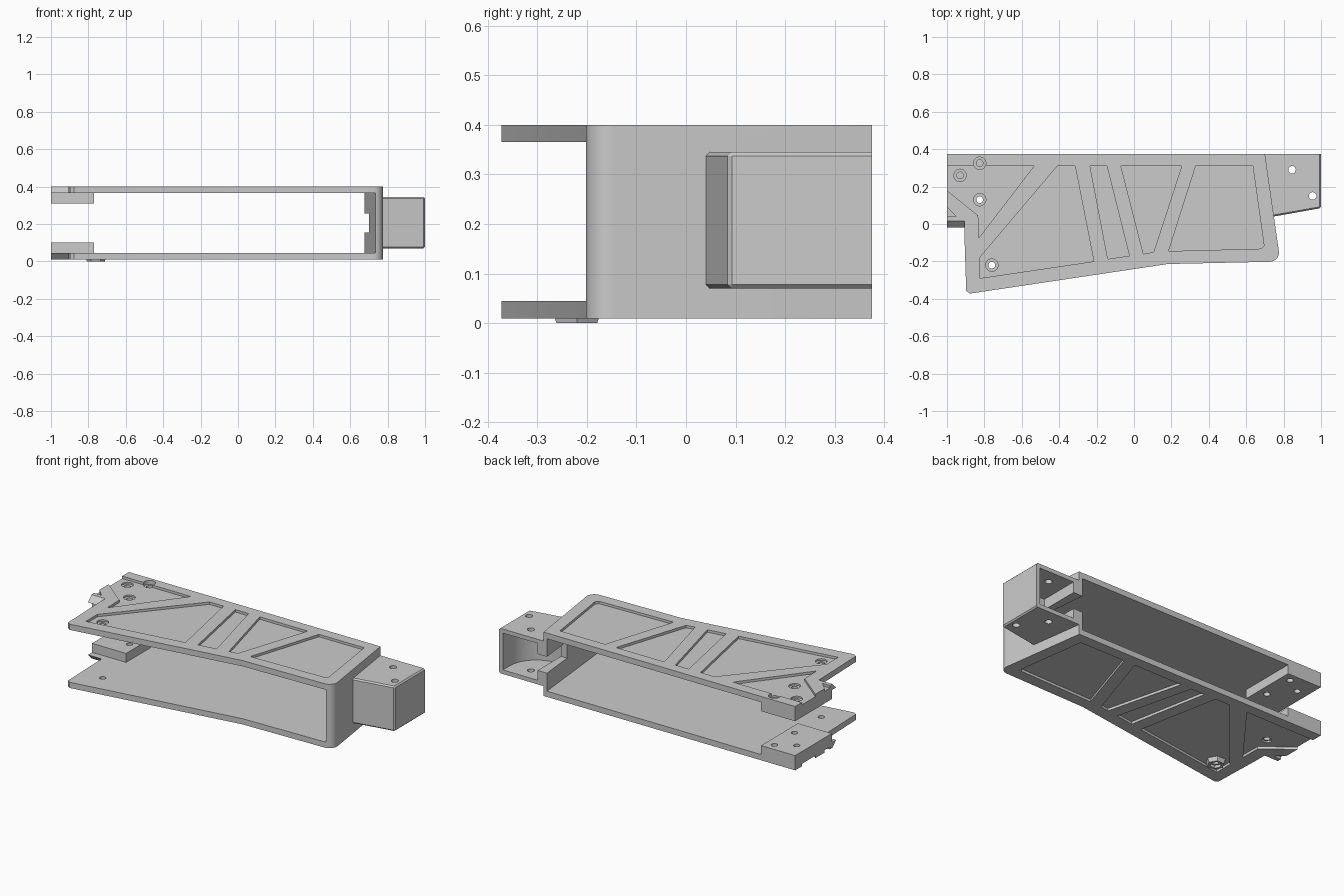
import bpy, bmesh, math
from mathutils import Vector

old = bpy.data.objects.get("Cube")
if old:
    bpy.data.objects.remove(old, do_unlink=True)

grey = bpy.data.materials.new("plain grey")
grey.use_nodes = True
colour = (0.6, 0.6, 0.6, 1)
grey.diffuse_color = colour
grey.node_tree.nodes["Principled BSDF"].inputs["Base Color"].default_value = colour

BOTTOM, TOP, WALL = 0.01, 0.40, 0.035
MID = (BOTTOM + TOP) / 2
POCKET = 0.015


def prism(name, points, low, high, axis="z", taper=1.0):
    """Extrude a closed outline along z (xy outline) or x (yz outline)."""
    bm = bmesh.new()
    centre = sum((Vector(p) for p in points), Vector((0, 0))) / len(points)

    def ring(level, scale):
        flat = [centre + (Vector(p) - centre) * scale for p in points]
        return [bm.verts.new((p.x, p.y, level) if axis == "z" else (level, p.x, p.y)) for p in flat]

    a, b = ring(low, taper), ring(high, 1.0)
    bm.faces.new(a)
    bm.faces.new(b)
    for i in range(len(a)):
        j = (i + 1) % len(a)
        bm.faces.new((a[i], a[j], b[j], b[i]))
    bmesh.ops.recalc_face_normals(bm, faces=bm.faces)
    mesh = bpy.data.meshes.new(name)
    bm.to_mesh(mesh)
    bm.free()
    mesh.materials.append(grey)
    obj = bpy.data.objects.new(name, mesh)
    bpy.context.collection.objects.link(obj)
    return obj


def circle(x, y, r, n=32):
    return [(x + r * math.cos(2 * math.pi * i / n), y + r * math.sin(2 * math.pi * i / n)) for i in range(n)]


def arc(x, y, r, start, end, n=12):
    angles = [math.radians(start + (end - start) * i / n) for i in range(n + 1)]
    return [(x + r * math.cos(t), y + r * math.sin(t)) for t in angles]


def cut(obj, points, low, high, axis="z"):
    """Subtract a prism and bake the result."""
    cutter = prism("cutter", points, low, high, axis)
    cutter.hide_render = True
    mod = obj.modifiers.new("cut", "BOOLEAN")
    mod.operation, mod.solver, mod.object = "DIFFERENCE", "EXACT", cutter
    bpy.context.view_layer.update()
    graph = bpy.context.evaluated_depsgraph_get()
    mesh = bpy.data.meshes.new_from_object(obj.evaluated_get(graph))
    obj.modifiers.clear()
    obj.data = mesh
    bpy.data.objects.remove(cutter, do_unlink=True)


def mirrored(low, high):
    return 2 * MID - high, 2 * MID - low


# Frame: two plates joined by a slanted end wall
outline = [(-1, 0.375), (0.70, 0.375)] + arc(0.725, -0.152, 0.05, 8, -88) + [
    (0.18, -0.214), (-0.877, -0.372), (-0.897, -0.358), (-0.908, -0.02), (-1, -0.02)]
frame = prism("frame", outline, BOTTOM, TOP)
cut(frame, [(-1.2, 0.5), (0.665, 0.5), (0.735, -0.21), (0.735, -0.5), (-1.2, -0.5)],
    BOTTOM + WALL, TOP - WALL)

# Sloped front edge of the left tabs
slope = [(0.025, 0.41), (-0.03, 0.355), (-0.08, 0.355), (-0.08, 0.41)]
cut(frame, slope, -1.1, -0.907, "x")
cut(frame, [(y, 2 * MID - z) for y, z in slope], -1.1, -0.907, "x")

# Shallow pockets on both outer faces
pockets = [
    [(-1.1, 0.31), (-0.535, 0.31), (-0.83, -0.075), (-0.833, 0.045), (-1.1, 0.26)],
    [(-1.05, 0.14), (-0.95, 0.04), (-1.05, 0.04)],
    [(-0.41, 0.31), (-0.315, 0.31), (-0.215, -0.2), (-0.825, -0.29), (-0.825, -0.18)],
    [(-0.235, 0.31), (-0.145, 0.31), (-0.025, -0.17), (-0.14, -0.187)],
    [(-0.07, 0.31), (0.255, 0.31), (0.105, -0.15), (0.05, -0.16)],
    [(0.33, 0.31), (0.635, 0.31), (0.695, -0.115), (0.68, -0.132), (0.185, -0.145)],
]
for shape in pockets:
    cut(frame, shape, TOP - POCKET, TOP + 0.1)
    cut(frame, shape, *mirrored(TOP - POCKET, TOP + 0.1))

# Mounting pads inside the plates
pad_shape = [(-1, 0.375), (-0.77, 0.375), (-0.77, 0.02), (-1, 0.02)]
upper_pad = prism("upper_pad", pad_shape, 0.31, TOP - WALL)
lower_pad = prism("lower_pad", pad_shape, BOTTOM + WALL, 0.10)

# Screw holes with counterbores above and hex seats below
pad_holes = [(-0.93, 0.26), (-0.825, 0.325), (-0.825, 0.13)]
front_hole = (-0.76, -0.22)
for x, y in pad_holes + [front_hole]:
    cut(frame, circle(x, y, 0.033), 0.375, 0.5)
    cut(frame, circle(x, y, 0.018), 0.3, 0.5)
for x, y in pad_holes:
    cut(upper_pad, circle(x, y, 0.018), 0.2, 0.5)
    cut(lower_pad, circle(x, y, 0.018), 0, 0.2)
x, y = pad_holes[2]
cut(frame, circle(x, y, 0.018), -0.1, 0.2)
cut(frame, circle(x, y, 0.03, 6), -0.1, 0.035)
cut(frame, circle(*front_hole, 0.018), -0.1, 0.2)

# Hexagonal boss under the lower plate
boss = prism("hex_boss", circle(*front_hole, 0.056, 6), 0, BOTTOM + POCKET, taper=0.85)
cut(boss, circle(*front_hole, 0.033, 6), -0.1, 0.016)
cut(boss, circle(*front_hole, 0.018), -0.1, 0.1)

# End box with softened outer edges
end_box = prism("end_box", [(0.70, 0.375), (1, 0.375), (1, 0.085), (0.747, 0.04)], 0.07, 0.345)
bm = bmesh.new()
bm.from_mesh(end_box.data)
soft = [e for e in bm.edges
        if not all(v.co.y > 0.37 for v in e.verts) and not all(v.co.x < 0.76 for v in e.verts)]
bmesh.ops.bevel(bm, geom=soft, offset=0.008, segments=1, affect="EDGES")
bm.to_mesh(end_box.data)
bm.free()

# Rounded cavity open to the back, and vertical pin holes
cavity = [(0.74, 0.5), (0.975, 0.5)] + arc(0.795, 0.31, 0.18, 0, -90) + [(0.74, 0.13)]
cut(end_box, cavity, 0.095, 0.32)
for x, y in [(0.845, 0.29), (0.955, 0.15)]:
    cut(end_box, circle(x, y, 0.02), 0, 0.5)

# Slot through the end wall into the box
slot = [(0.6, 0.15), (0.80, 0.15), (0.80, 0.5), (0.6, 0.5)]
for part in (frame, end_box):
    cut(part, slot, 0.155, 0.255)

for part in (frame, upper_pad, lower_pad, boss, end_box):
    bpy.ops.object.select_all(action="DESELECT")
    part.select_set(True)
    bpy.context.view_layer.objects.active = part
    bpy.ops.object.shade_smooth_by_angle(angle=math.radians(25))
